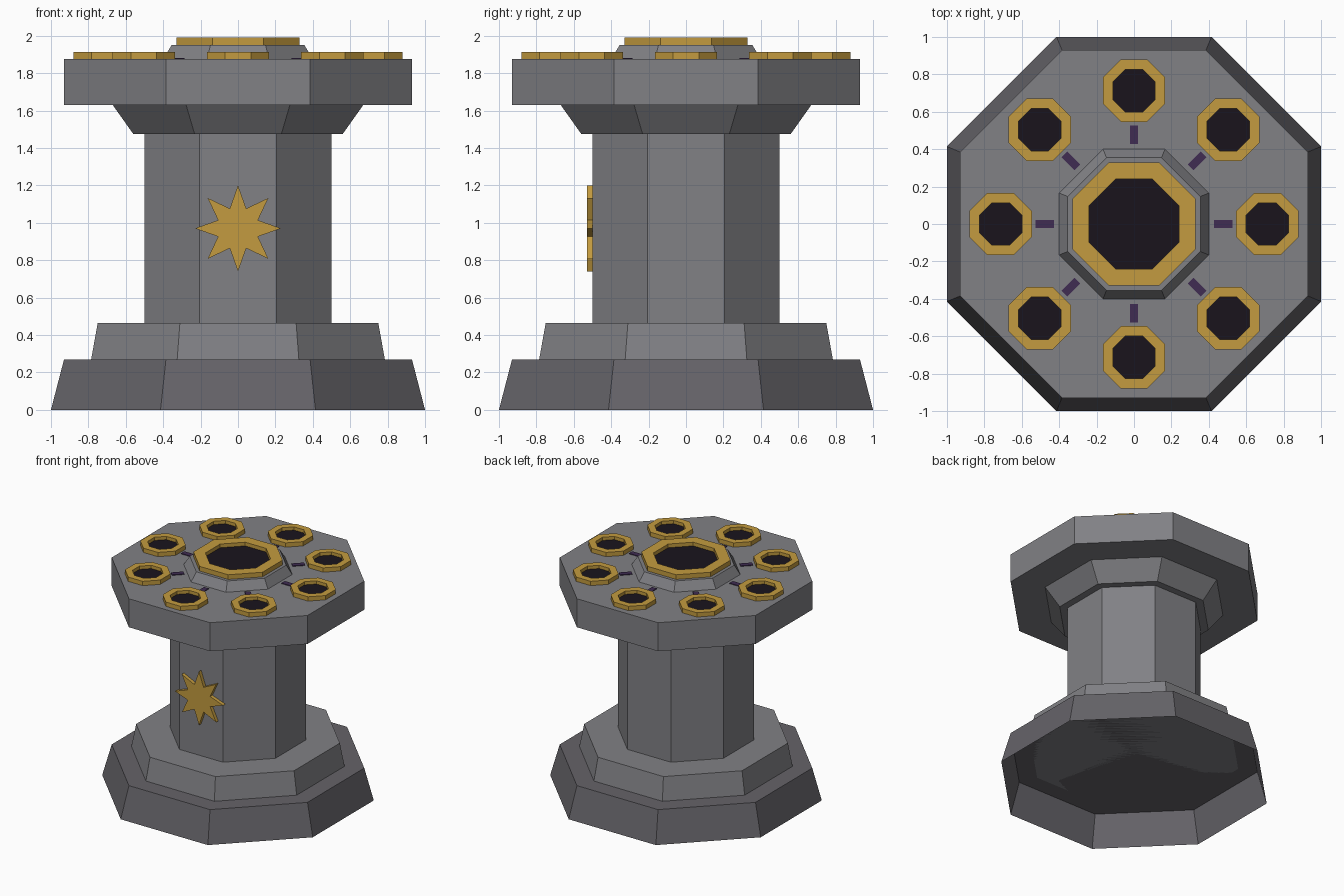
import bpy, bmesh
from math import sin, cos, pi, radians

if "Cube" in bpy.data.objects:
    bpy.data.objects.remove(bpy.data.objects["Cube"])


def material(name, rgb):
    m = bpy.data.materials.new(name)
    m.diffuse_color = (*rgb, 1)
    m.use_nodes = True
    m.node_tree.nodes["Principled BSDF"].inputs["Base Color"].default_value = m.diffuse_color
    return m


STONE = material("stone", (0.22, 0.22, 0.235))
DARK_STONE = material("dark_stone", (0.13, 0.125, 0.14))
GOLD = material("gold", (0.55, 0.33, 0.05))
BLACK = material("black_glass", (0.01, 0.007, 0.012))
PURPLE = material("purple", (0.05, 0.025, 0.085))


def finish(name, bm, mat):
    bmesh.ops.recalc_face_normals(bm, faces=bm.faces)
    me = bpy.data.meshes.new(name)
    bm.to_mesh(me)
    bm.free()
    me.materials.append(mat)
    ob = bpy.data.objects.new(name, me)
    bpy.context.collection.objects.link(ob)
    return ob


def octagon(name, profile, mat, at=(0, 0), bottom=True, top=True, closed=False):
    """Sweep (half-width, z) points round an octagon whose flats face the axes."""
    bm = bmesh.new()
    loops = []
    for half, z in profile:
        r = half / cos(pi / 8)
        loops.append([bm.verts.new((at[0] + r * cos(pi / 8 + k * pi / 4),
                                    at[1] + r * sin(pi / 8 + k * pi / 4), z))
                      for k in range(8)])
    pairs = list(zip(loops, loops[1:]))
    if closed:
        pairs.append((loops[-1], loops[0]))
    for a, b in pairs:
        for k in range(8):
            n = (k + 1) % 8
            bm.faces.new((a[k], a[n], b[n], b[k]))
    if bottom and not closed:
        bm.faces.new(loops[0][::-1])
    if top and not closed:
        bm.faces.new(loops[-1])
    return finish(name, bm, mat)


def ring(name, outer, inner, z0, z1, at=(0, 0)):
    octagon(name, [(outer, z0), (outer, z1), (inner, z1), (inner, z0)],
            GOLD, at, closed=True)


# Stone body; the base is hollow, open underneath
octagon("base", [(1.0, 0), (0.93, 0.27)], DARK_STONE, bottom=False)
octagon("base_step", [(0.785, 0.27), (0.75, 0.465)], STONE)
octagon("column", [(0.5, 0.465), (0.5, 1.475)], STONE)
octagon("capital", [(0.56, 1.475), (0.67, 1.63)], STONE)
octagon("table_top", [(0.93, 1.63), (0.93, 1.875)], STONE)

# Central raised socket
octagon("center_collar", [(0.40, 1.875), (0.355, 1.95)], STONE)
ring("center_ring", 0.328, 0.24, 1.95, 1.99)
octagon("center_inlay", [(0.24, 1.95), (0.24, 1.958)], BLACK)

# Eight outer sockets and the radial bars pointing to them
for i in range(8):
    a = i * pi / 4
    c, s = cos(a), sin(a)
    pos = (0.713 * c, 0.713 * s)
    ring(f"socket_ring_{i}", 0.167, 0.113, 1.875, 1.912, pos)
    octagon(f"socket_inlay_{i}", [(0.113, 1.875), (0.113, 1.884)], BLACK, pos)
    bm = bmesh.new()
    bmesh.ops.create_cube(bm, size=1)
    bmesh.ops.scale(bm, vec=(0.098, 0.045, 0.01), verts=bm.verts)
    bar = finish(f"radial_bar_{i}", bm, PURPLE)
    bar.location = (0.477 * c, 0.477 * s, 1.876)
    bar.rotation_euler.z = a

# Eight-pointed star on the front of the column
bm = bmesh.new()
pts = []
for k in range(16):
    r = 0.23 if k % 2 == 0 else 0.115
    a = radians(22.5 * k)
    pts.append(bm.verts.new((r * cos(a), -0.53, 0.97 + r * sin(a))))
face = bm.faces.new(pts)
out = bmesh.ops.extrude_face_region(bm, geom=[face], use_keep_orig=True)
moved = [g for g in out["geom"] if isinstance(g, bmesh.types.BMVert)]
bmesh.ops.translate(bm, vec=(0, 0.03, 0), verts=moved)
finish("front_star", bm, GOLD)
